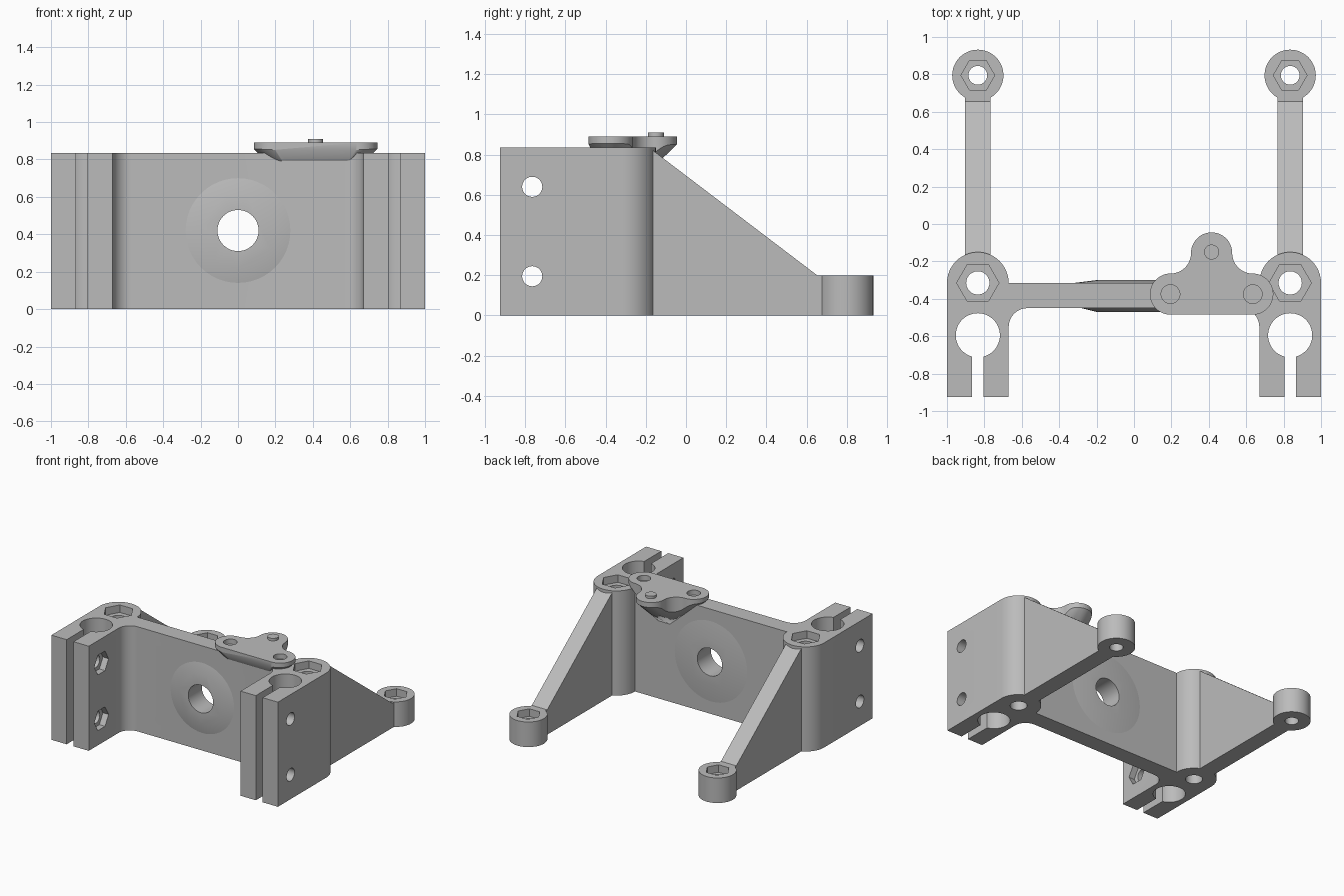
import bpy, bmesh
from math import sin, cos, radians

cube = bpy.data.objects.get("Cube")
if cube:
    bpy.data.objects.remove(cube, do_unlink=True)

grey = bpy.data.materials.new("plain grey")
grey.use_nodes = True
colour = (0.5, 0.5, 0.5, 1)
grey.diffuse_color = colour
grey.node_tree.nodes["Principled BSDF"].inputs["Base Color"].default_value = colour


def arc(x, y, r, start, end, n=24):
    angles = [radians(start + (end - start) * i / n) for i in range(n + 1)]
    return [(x + r * cos(a), y + r * sin(a)) for a in angles]


def circle(x, y, r, n=48):
    return arc(x, y, r, 0, 360, n)[:-1]


def place(p, h, axis):
    return {"x": (h, *p), "y": (p[0], h, p[1]), "z": (*p, h)}[axis]


def finish(name, bm):
    bmesh.ops.recalc_face_normals(bm, faces=bm.faces)
    mesh = bpy.data.meshes.new(name)
    bm.to_mesh(mesh)
    bm.free()
    mesh.materials.append(grey)
    obj = bpy.data.objects.new(name, mesh)
    bpy.context.collection.objects.link(obj)
    return obj


def loft(name, first, lo, hi, axis="z", last=None):
    """Solid between two outlines of equal length along an axis."""
    bm = bmesh.new()
    a = [bm.verts.new(place(p, lo, axis)) for p in first]
    b = [bm.verts.new(place(p, hi, axis)) for p in last or first]
    bm.faces.new(a[::-1])
    bm.faces.new(b)
    for i in range(len(a)):
        j = (i + 1) % len(a)
        bm.faces.new((a[i], a[j], b[j], b[i]))
    return finish(name, bm)


def select(obj):
    bpy.ops.object.select_all(action="DESELECT")
    obj.select_set(True)
    bpy.context.view_layer.objects.active = obj


def combine(obj, tool, operation="DIFFERENCE"):
    mod = obj.modifiers.new("cut", "BOOLEAN")
    mod.operation, mod.solver, mod.object = operation, "EXACT", tool
    select(obj)
    bpy.ops.object.modifier_apply(modifier=mod.name)
    bpy.data.objects.remove(tool, do_unlink=True)


def drill(obj, x, y, r, lo, hi, axis="z", n=48):
    combine(obj, loft("cutter", circle(x, y, r, n), lo, hi, axis))


TOP, BOLT_X, ROOT_Y, FOOT_Y = 0.835, 0.835, -0.315, 0.795
parts = []

# Wall with two slotted rod clamps, as one mirrored outline
half = (arc(BOLT_X, ROOT_Y, 0.165, 180, 0)
        + [(1, -0.925), (0.865, -0.925)]
        + arc(BOLT_X, -0.595, 0.118, -75, 255, 48)
        + [(0.805, -0.925), (0.67, -0.925)]
        + arc(0.57, -0.55, 0.1, 0, 90, 12))
body = loft("wall_and_clamps", half + [(-x, y) for x, y in half[::-1]], 0, TOP)
parts.append(body)

# Raised rings around the central opening
front_ring = loft("front_ring", circle(0, 0.42, 0.32), -0.44, -0.47, "y", circle(0, 0.42, 0.2))
back_ring = loft("back_ring", circle(0, 0.42, 0.36), -0.32, -0.30, "y", circle(0, 0.42, 0.2))
for part in (body, front_ring, back_ring):
    drill(part, 0, 0.42, 0.11, -0.7, -0.1, "y")
parts += [front_ring, back_ring]

for side, label in ((-1, "right"), (1, "left")):
    x = side * BOLT_X
    # Vertical bolt with hexagonal socket
    drill(body, x, ROOT_Y, 0.062, -0.1, 1)
    drill(body, x, ROOT_Y, 0.113, TOP - 0.06, 1, n=6)
    # Clamp screws with nut pockets on the inner faces
    for z in (0.195, 0.64):
        drill(body, -0.765, z, 0.05, side * 0.6, side * 1.1, "x")
        drill(body, -0.765, z, 0.09, side * 0.6, side * 0.72, "x", 6)
    # Sloping arm
    profile = [(-0.205, 0), (0.7, 0), (0.7, 0.198), (0.655, 0.198), (-0.17, 0.825), (-0.205, 0.825)]
    parts.append(loft(label + "_arm", profile, x - 0.068, x + 0.068, "x"))
    # Round foot
    foot = loft(label + "_foot", circle(x, FOOT_Y, 0.137), 0, 0.2)
    drill(foot, x, FOOT_Y, 0.05, -0.1, 0.3)
    drill(foot, x, FOOT_Y, 0.09, 0.14, 0.3, n=6)
    parts.append(foot)

# Three-lobed bracket with a support tapering into the wall
lobes = [(0.195, -0.375), (0.635, -0.375), (0.415, -0.15)]
outline = (arc(0.195, -0.375, 0.11, 270, 90)
           + arc(0.195, -0.155, 0.11, -90, 0)[1:]
           + arc(0.415, -0.155, 0.11, 180, 0)[1:]
           + arc(0.635, -0.155, 0.11, 180, 270)[1:]
           + arc(0.635, -0.375, 0.11, 90, -90)[1:])
bracket = loft("bracket", outline, 0.5, 0.89)
bm = bmesh.new()
for x, y in lobes:
    for z in (0.86, 0.95):
        for p in circle(x, y, 0.115):
            bm.verts.new((*p, z))
    bm.verts.new((x, y, 0.75))
for x in (0.36, 0.47):
    bm.verts.new((x, -0.34, 0.6))
hull = bmesh.ops.convex_hull(bm, input=bm.verts)
loose = {g for g in hull["geom_interior"] if isinstance(g, bmesh.types.BMVert)}
bmesh.ops.delete(bm, geom=list(loose), context="VERTS")
combine(bracket, finish("taper", bm), "INTERSECT")
for x, y in lobes[:2]:
    drill(bracket, x, y, 0.05, 0.85, 1)
parts.append(bracket)

# Locating pin
parts.append(loft("pin", circle(0.415, -0.15, 0.04), 0.85, 0.91))

for part in parts:
    select(part)
    bpy.ops.object.shade_smooth_by_angle(angle=radians(30))
